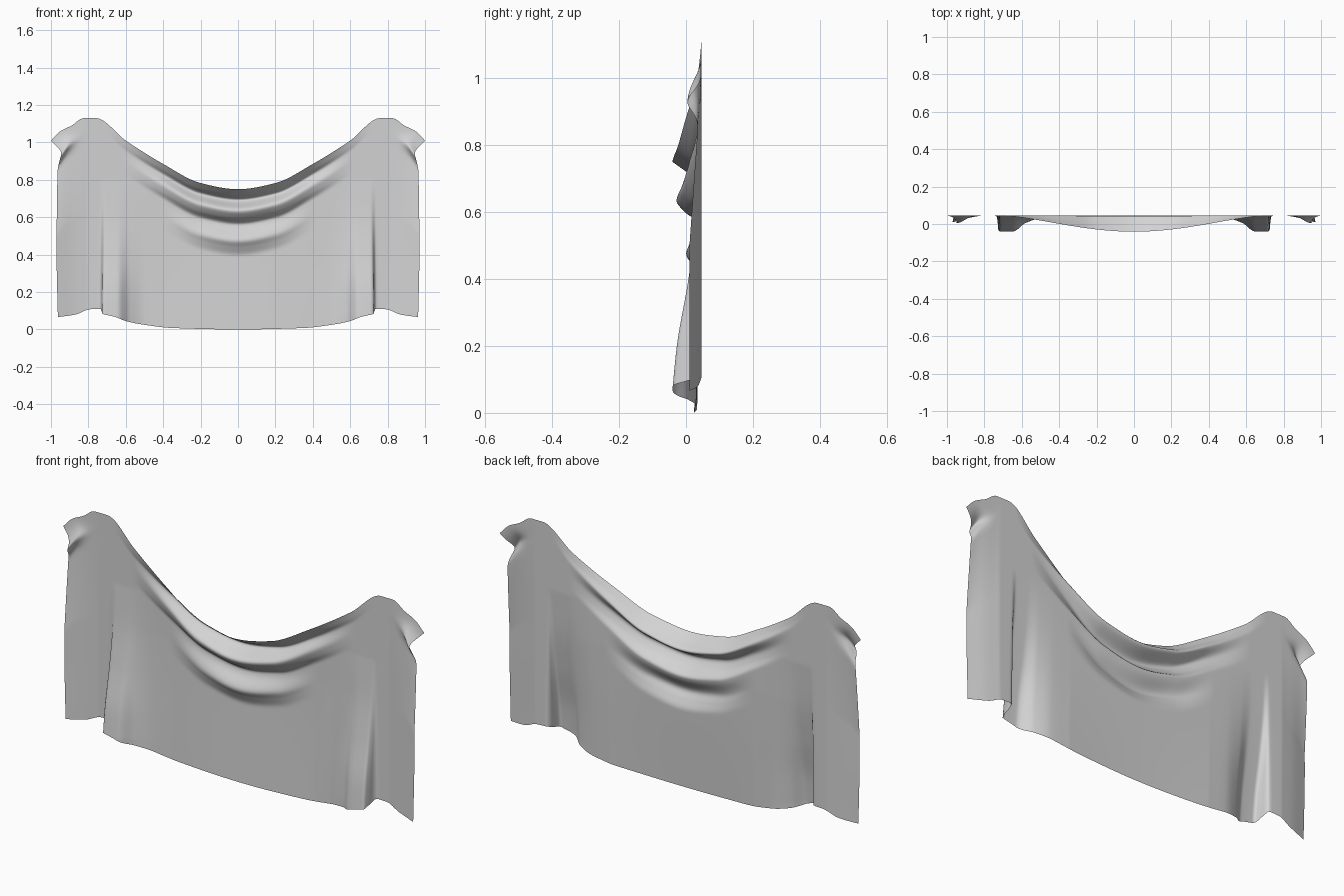
import bpy
import math

if "Cube" in bpy.data.objects:
    bpy.data.objects.remove(bpy.data.objects["Cube"], do_unlink=True)


def curve(*pts):
    """Smooth monotone curve through (position, value) points."""
    sec = [(b[1] - a[1]) / (b[0] - a[0]) for a, b in zip(pts, pts[1:])]
    slopes = [sec[0]]
    for p, q in zip(sec, sec[1:]):
        slopes.append(2 * p * q / (p + q) if p * q > 0 else 0.0)
    slopes.append(sec[-1])

    def value(x):
        x = min(max(x, pts[0][0]), pts[-1][0])
        i = 0
        while i < len(sec) - 1 and x > pts[i + 1][0]:
            i += 1
        (x0, y0), (x1, y1) = pts[i], pts[i + 1]
        h = x1 - x0
        t = (x - x0) / h
        return (y0 * (1 + 2 * t) * (1 - t) ** 2 + h * slopes[i] * t * (1 - t) ** 2
                + y1 * t * t * (3 - 2 * t) + h * slopes[i + 1] * t * t * (t - 1))
    return value


def fade(x, width):
    return math.cos(min(x / width, 1) * math.pi / 2) ** 1.5 if x < width else 0.0


# Outline of one half: hanging top edge, hem and outer side
top_edge = curve((-.2, .783), (0, .75), (.2, .783), (.4, .885), (.6, 1.01),
                 (.76, 1.13), (.825, 1.13), (.89, 1.09), (.95, 1.06), (1, 1.01))
hem = curve((-.3, .005), (0, 0), (.35, .008), (.5, .025), (.6, .045), (.65, .065),
            (.715, .085), (.735, .11), (.8, .108), (.89, .08), (1, .066))
side_edge = curve((0, 1), (.07, .945), (.11, .955), (.17, .965), (.6, .97), (.95, .963))

# Swags below the top edge: forward bulge by depth, and half width of each
swags = [
    (curve((0, .087), (.03, .045), (.06, 0), (.07, 0)), .72),
    (curve((.05, 0), (.06, .003), (.115, .075), (.15, .05), (.19, 0), (.2, 0)), .62),
    (curve((.19, 0), (.205, .004), (.275, .042), (.31, .022), (.36, 0), (.4, 0)), .42),
]

# Upright pleat near each end, fading upwards
pleat = curve((.4, 0), (.5, .008), (.58, .035), (.645, .082), (.712, .085),
              (.733, .004), (.75, 0))
pleat_fade = curve((.07, 1), (.2, .85), (.4, .45), (.6, .15), (.8, 0))
body_lean = curve((0, .022), (.4, .006), (.6, 0))
edge_curl = curve((.82, 0), (.9, .012), (1, .035))


def cloth_point(s, r):
    top = top_edge(s)
    depth = (top - hem(s)) * r
    z = top - depth
    x = s
    if s > .74:
        x = .74 + (s - .74) / .26 * (side_edge(depth) - .74)
    w = pleat_fade(z)
    x += .012 * w * math.exp(-((s - .71) / .015) ** 2)
    y = .046 - sum(bulge(depth) * fade(s, width) for bulge, width in swags)
    y -= pleat(s) * w
    y -= body_lean(z) * fade(s, .8)
    y -= edge_curl(s) * min(depth / .5, 1)
    # Pinch below the outer corner
    y -= .036 * math.exp(-((s - 1) / .07) ** 2 - ((depth - .08) / .04) ** 2)
    return x, y, z


# Half sheet, mirrored across the middle
COLS, ROWS = 120, 90
verts = [cloth_point(i / COLS, (j / ROWS) ** 1.5)
         for i in range(COLS + 1) for j in range(ROWS + 1)]
faces = []
for i in range(COLS):
    for j in range(ROWS):
        a = i * (ROWS + 1) + j
        b = a + ROWS + 1
        faces.append((a, a + 1, b + 1, b))

mesh = bpy.data.meshes.new("draped_cloth")
mesh.from_pydata(verts, [], faces)
mesh.update()
cloth = bpy.data.objects.new("draped_cloth", mesh)
bpy.context.collection.objects.link(cloth)

mirror = cloth.modifiers.new("mirror", "MIRROR")
mirror.use_axis[0] = True
mirror.use_clip = True
mirror.merge_threshold = .0005
mesh.polygons.foreach_set("use_smooth", [True] * len(mesh.polygons))

# Plain grey fabric
grey = (.65, .65, .65, 1)
fabric = bpy.data.materials.new("light_grey_fabric")
fabric.use_nodes = True
fabric.diffuse_color = grey
bsdf = fabric.node_tree.nodes["Principled BSDF"]
bsdf.inputs["Base Color"].default_value = grey
bsdf.inputs["Roughness"].default_value = .8
mesh.materials.append(fabric)
